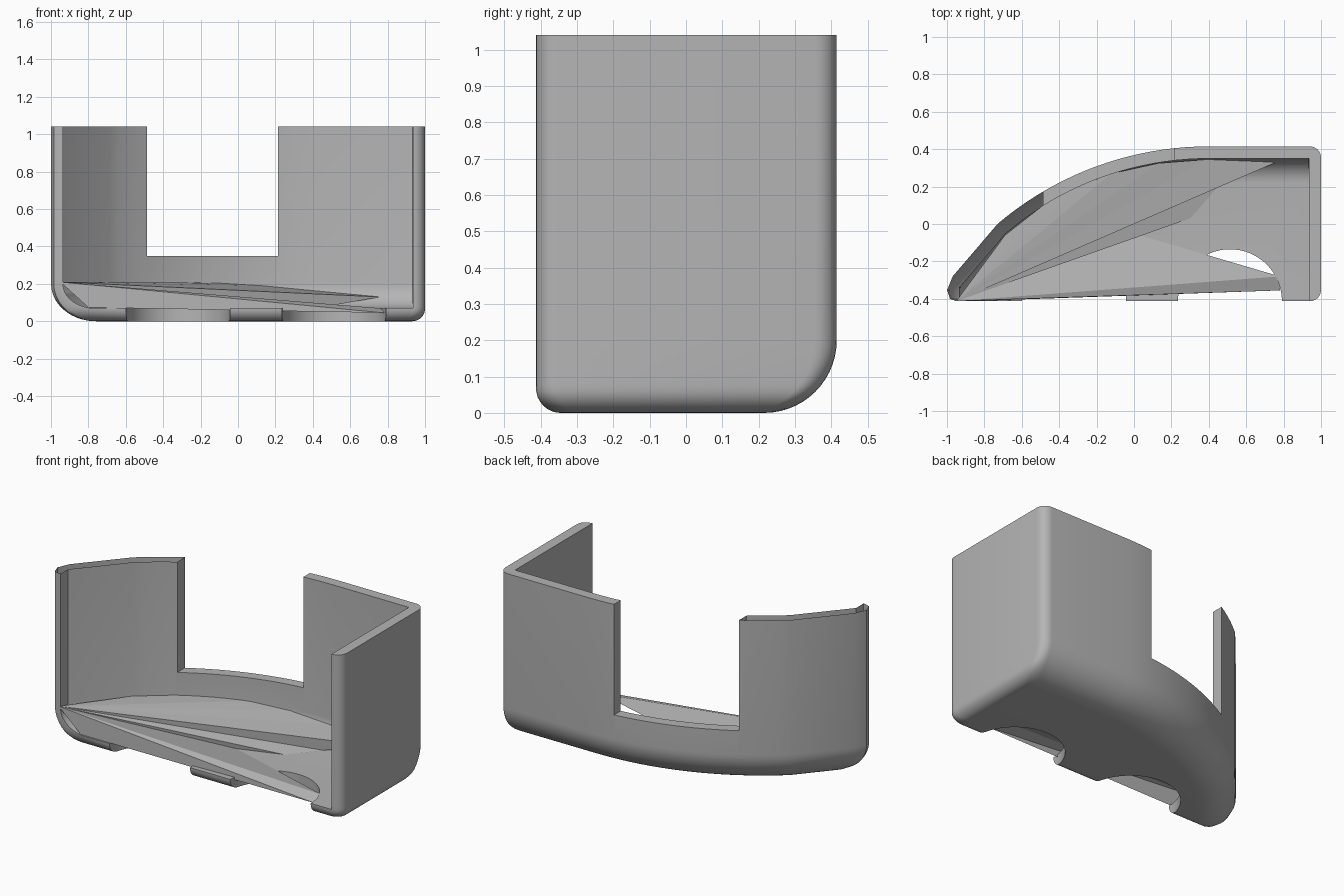
import bpy, bmesh
from math import sin, cos, pi, sqrt, radians

cube = bpy.data.objects.get("Cube")
if cube:
    bpy.data.objects.remove(cube, do_unlink=True)

grey = bpy.data.materials.new("plain_grey")
grey.use_nodes = True
colour = (0.46, 0.46, 0.46, 1)
grey.diffuse_color = colour
grey.node_tree.nodes["Principled BSDF"].inputs["Base Color"].default_value = colour

HEIGHT, BACK, FRONT, WALL = 1.04, 0.415, -0.413, 0.065
BOW = 1.746              # radius of the bowed back
BOW_X = 0.4              # where the bow meets the straight back


def make_object(name, bm):
    bmesh.ops.recalc_face_normals(bm, faces=bm.faces[:])
    mesh = bpy.data.meshes.new(name)
    bm.to_mesh(mesh)
    bm.free()
    mesh.materials.append(grey)
    obj = bpy.data.objects.new(name, mesh)
    bpy.context.collection.objects.link(obj)
    return obj


def fillet(r, z):
    """Inset of a rounded bottom edge of radius r at height z."""
    return r - sqrt(max(0, r * r - (r - z) ** 2)) if z < r else 0


def plan(inset, right, front, corner, left_y, hook):
    """Plan outline, from the left front round the back to the right front."""
    def bow(a):
        r = BOW - inset
        return (BOW_X - r * sin(a), BACK - BOW + r * cos(a))

    start = radians(40.3)
    jx, jy = bow(start)
    ex = jx + (left_y - jy) * 0.855
    pts = [(ex + hook * dx, left_y + (front - left_y) * f)
           for dx, f in ((0.02, 1), (-0.015, 0.9), (-0.03, 0.55))]
    pts.append((ex, left_y))
    pts += [bow(start * (1 - i / 20)) for i in range(21)]
    for cy, turn in ((BACK - inset - corner, pi / 2), (front + corner, 0)):
        for i in range(7):
            a = turn - i * pi / 12
            pts.append((right - corner + corner * cos(a), cy + corner * sin(a)))
    return pts


def loft(name, rings):
    """Closed solid through (z, outline) rings."""
    bm = bmesh.new()
    loops = [[bm.verts.new((x, y, z)) for x, y in pts] for z, pts in rings]
    for low, high in zip(loops, loops[1:]):
        for i in range(len(low)):
            j = (i + 1) % len(low)
            bm.faces.new((low[i], low[j], high[j], high[i]))
    bm.faces.new(loops[0])
    bm.faces.new(loops[-1])
    return make_object(name, bm)


# Outer body: large radius under the back, small under front and right
rings = []
for z in [0.2 * (1 - cos(i * pi / 28)) for i in range(15)] + [HEIGHT]:
    d, s = fillet(0.2, z), fillet(0.068, z)
    rings.append((z, plan(d, 1 - s, FRONT + s, 0.06, -0.28 - 0.25 * d, 1 - d / 0.25)))
body = loft("tray_shell", rings)

# Inner space, open to the front and top
rings = []
for z in [0.13 * (1 - cos(i * pi / 20)) for i in range(11)] + [HEIGHT]:
    d = WALL + fillet(0.13, z)
    rings.append((z + 0.07, plan(d, 1 - WALL, -0.6, 0.003, -0.34, 0)))
cutters = [loft("inner_space_cutter", rings)]

# Opening in the back wall
bm = bmesh.new()
bmesh.ops.create_cube(bm, size=1)
for v in bm.verts:
    v.co.x = 0.213 if v.co.x > 0 else -0.487
    v.co.y = 0.7 if v.co.y > 0 else -0.1
    v.co.z = 1.3 if v.co.z > 0 else 0.35
cutters.append(make_object("back_opening_cutter", bm))

# Round bites in the front of the floor
for side, x in (("left", 0.513), ("right", -0.32)):
    bm = bmesh.new()
    bmesh.ops.create_cone(bm, cap_ends=True, segments=64, radius1=0.278,
                          radius2=0.278, depth=0.6)
    bmesh.ops.translate(bm, verts=bm.verts[:], vec=(x, FRONT, 0))
    cutters.append(make_object(side + "_bite_cutter", bm))

bpy.context.view_layer.objects.active = body
body.select_set(True)
for cutter in cutters:
    mod = body.modifiers.new("cut", 'BOOLEAN')
    mod.operation, mod.solver, mod.object = 'DIFFERENCE', 'EXACT', cutter
    bpy.ops.object.modifier_apply(modifier=mod.name)
    bpy.data.objects.remove(cutter, do_unlink=True)

# The short bent wall is hollow and open on top
bm = bmesh.new()
bm.from_mesh(body.data)
open_top = [f for f in bm.faces if f.normal.z > 0.9
            and f.calc_center_median().z > 1 and f.calc_center_median().x < -0.4]
bmesh.ops.delete(bm, geom=open_top, context='FACES')
bm.to_mesh(body.data)
bm.free()
bpy.ops.object.shade_smooth_by_angle(angle=radians(35))

# Thin sloping sheets fanned out from the front corner over the floor
hub = (-0.95, -0.412, 0.21)
fan = [(-0.69, -0.06, 0.208), (-0.48, 0.105, 0.208), (-0.3, 0.2, 0.207),
       (-0.12, 0.27, 0.205), (0.13, 0.325, 0.19), (0.39, 0.345, 0.165),
       (0.76, 0.33, 0.13), (0.45, 0.2, 0.075), (0.3, 0.03, 0.073),
       (0.03, -0.06, 0.073), (0.78, -0.28, 0.068), (0.78, -0.355, 0.045),
       (-0.8, -0.41, 0.074)]
bm = bmesh.new()
centre = bm.verts.new(hub)
rim = [bm.verts.new(p) for p in fan]
for a, b in zip(rim, rim[1:]):
    bm.faces.new((centre, a, b))
make_object("sloping_floor_sheet", bm)
